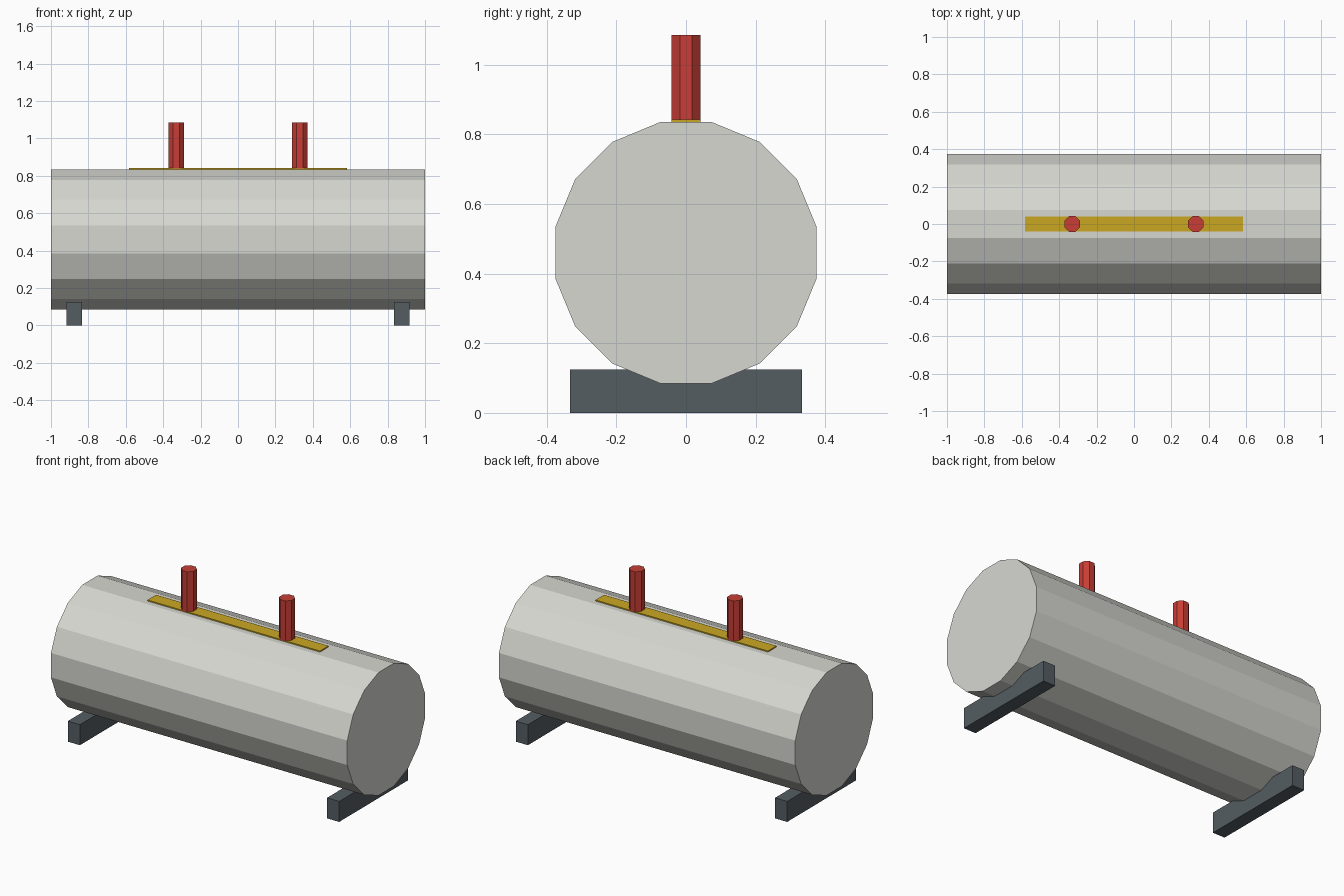
import bpy
import bmesh
from math import pi, cos
from mathutils import Matrix

cube = bpy.data.objects.get("Cube")
if cube:
    bpy.data.objects.remove(cube, do_unlink=True)


def material(name, rgb):
    m = bpy.data.materials.new(name)
    m.use_nodes = True
    m.diffuse_color = (*rgb, 1)
    m.node_tree.nodes["Principled BSDF"].inputs["Base Color"].default_value = (*rgb, 1)
    return m


GREY = material("light grey", (0.68, 0.68, 0.64))
STEEL = material("dark slate", (0.088, 0.110, 0.121))
YELLOW = material("mustard yellow", (0.60, 0.39, 0.016))
RED = material("red", (0.57, 0.048, 0.036))


def finish(name, bm, mat):
    bmesh.ops.recalc_face_normals(bm, faces=bm.faces)
    mesh = bpy.data.meshes.new(name)
    bm.to_mesh(mesh)
    bm.free()
    mesh.materials.append(mat)
    obj = bpy.data.objects.new(name, mesh)
    bpy.context.collection.objects.link(obj)
    return obj


def box(name, center, size, mat):
    bm = bmesh.new()
    bmesh.ops.create_cube(bm, size=1, matrix=Matrix.Translation(center) @ Matrix.Diagonal((*size, 1)))
    return finish(name, bm, mat)


def prism(name, center, sides, apothem, length, mat, axis="Z"):
    # Regular prism with flat sides facing the main axes
    bm = bmesh.new()
    r = apothem / cos(pi / sides)
    turn = Matrix.Rotation(pi / 2, 4, "Y") if axis == "X" else Matrix()
    bmesh.ops.create_cone(bm, cap_ends=True, segments=sides, radius1=r, radius2=r, depth=length,
                          matrix=Matrix.Translation(center) @ turn @ Matrix.Rotation(pi / sides, 4, "Z"))
    # Make sure a flat side, not a corner, points along y
    top = max(v.co.y for v in bm.verts) - center[1]
    if top > apothem + 1e-4:
        spin = Matrix.Rotation(pi / sides, 3, axis)
        bmesh.ops.rotate(bm, verts=bm.verts, cent=center, matrix=spin)
    return finish(name, bm, mat)


# Horizontal tank
prism("tank_body", (0, 0, 0.46), 16, 0.375, 2.0, GREY, "X")

# Yellow strip along the top
box("top_plate", (0, 0, 0.836), (1.164, 0.082, 0.012), YELLOW)

# Pipes and support beams on both sides
for side, s in (("left", 1), ("right", -1)):
    prism(f"{side}_pipe", (0.331 * s, 0, 0.9615), 8, 0.0415, 0.247, RED)
    box(f"{side}_support", (0.875 * s, 0, 0.0625), (0.082, 0.666, 0.125), STEEL)
